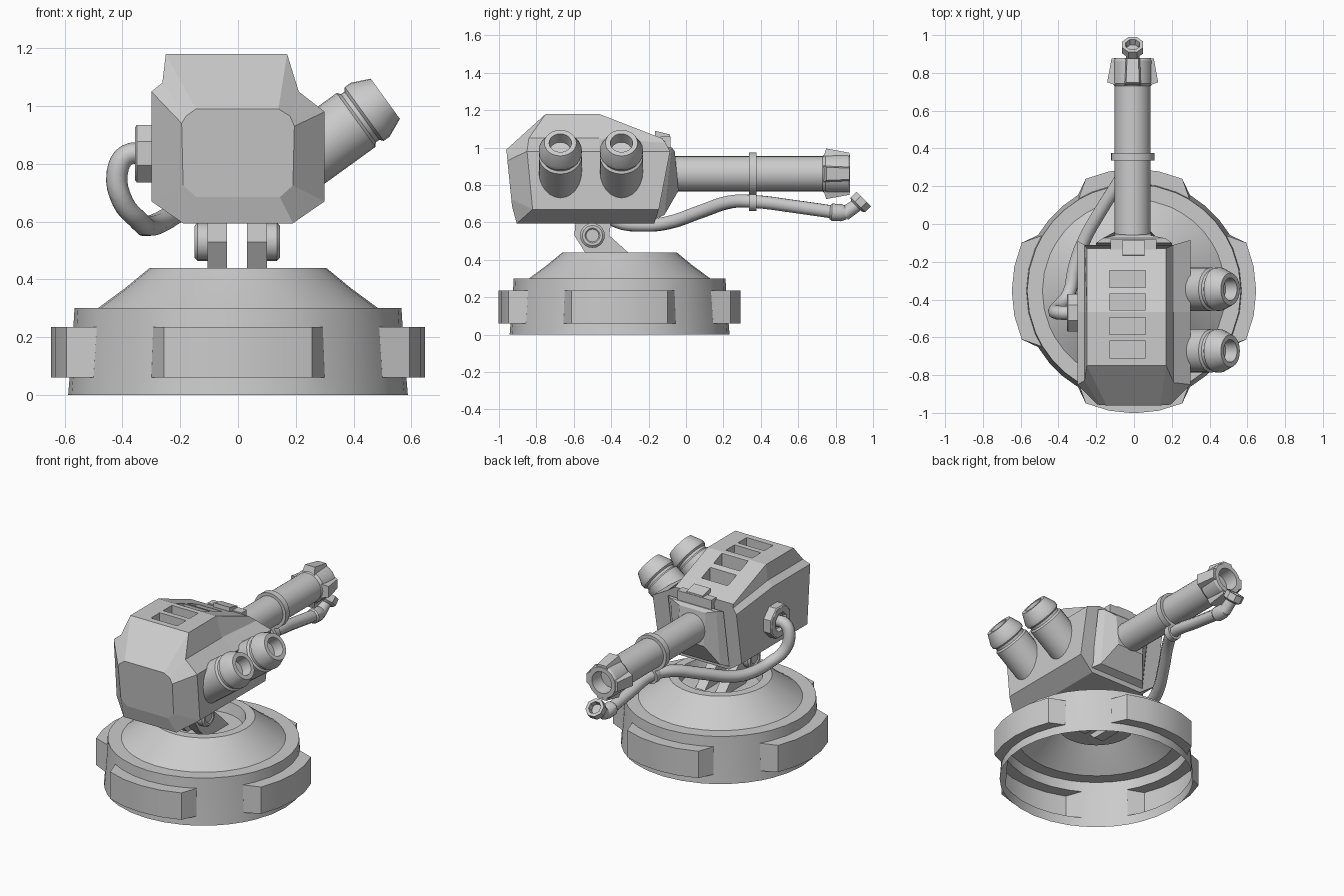
import bpy, bmesh
from math import sin, cos, pi, radians
from mathutils import Vector

if "Cube" in bpy.data.objects:
    bpy.data.objects.remove(bpy.data.objects["Cube"])


def mesh(name, verts, faces, smooth=True):
    bm = bmesh.new()
    vs = [bm.verts.new(v) for v in verts]
    for f in faces:
        bm.faces.new([vs[i] for i in f])
    bmesh.ops.remove_doubles(bm, verts=bm.verts, dist=1e-5)
    bmesh.ops.recalc_face_normals(bm, faces=bm.faces)
    me = bpy.data.meshes.new(name)
    bm.to_mesh(me)
    bm.free()
    ob = bpy.data.objects.new(name, me)
    bpy.context.collection.objects.link(ob)
    if smooth:
        bpy.ops.object.select_all(action='DESELECT')
        ob.select_set(True)
        bpy.context.view_layer.objects.active = ob
        bpy.ops.object.shade_smooth_by_angle(angle=radians(30))
    return ob


def loft(name, rings, caps=(True, True), smooth=True):
    n = len(rings[0])
    faces = [(k * n + i, k * n + (i + 1) % n, (k + 1) * n + (i + 1) % n, (k + 1) * n + i)
             for k in range(len(rings) - 1) for i in range(n)]
    if caps[0]:
        faces.append(tuple(range(n)))
    if caps[1]:
        faces.append(tuple(range((len(rings) - 1) * n, len(rings) * n)))
    return mesh(name, [v for r in rings for v in r], faces, smooth)


def lathe(name, profile, origin, axis, n=24, phase=0.0):
    # profile: (radius, distance along axis)
    q = Vector(axis).to_track_quat('Z', 'Y')
    o = Vector(origin)
    rings = [[o + q @ Vector((r * cos(phase + 2 * pi * i / n), r * sin(phase + 2 * pi * i / n), t))
              for i in range(n)] for r, t in profile]
    return loft(name, rings)


def prism(name, x0, x1, yz):
    # side outline extruded across x
    return loft(name, [[(x, y, z) for y, z in yz] for x in (x0, x1)], smooth=False)


def box(name, x0, x1, y0, y1, z0, z1):
    return prism(name, x0, x1, [(y0, z0), (y1, z0), (y1, z1), (y0, z1)])


# Base: hollow turned shell with four raised pads
CY = -0.355
local = [-31, -23.3, -11.7, 0, 11.7, 23.3, 31, 40.3, 49.7]
angles = [(q * 90 + a, abs(a) < 24) for q in range(4) for a in local]
levels = [(0, .588, 0), (.06, .583, 0), (.06, .583, .064), (.235, .57, .077), (.235, .57, 0),
          (.3, .566, 0), (.3, .485, 0), (.37, .39, 0), (.44, .305, 0), (.44, .25, 0),
          (.37, .235, 0)]
loft("base_shell", [[((r + pad * p) * cos(radians(a)), CY + (r + pad * p) * sin(radians(a)), z)
                     for a, p in angles] for z, r, pad in levels], caps=(False, True))

# Pivot yoke: two slanted lugs with pin heads
lug = [(-.59, .61), (-.597, .53), (-.54, .44), (-.42, .33), (-.2, .33), (-.31, .44), (-.41, .53), (-.4, .61)]
for side, x0, x1 in ((-1, -.105, -.038), (1, .032, .1)):
    prism("yoke_lug", x0, x1, lug)
    lathe("yoke_pin", [(.066, 0), (.066, .035), (.054, .046), (.04, .046), (.034, .04)],
          (x0 if side < 0 else x1, -.5, .53), (side, 0, 0), 20)

# Body: angular housing lofted front to back, crest offset to one side
front = [(-.145, -.93, .685), (.145, -.93, .685), (.19, -.934, .725), (.195, -.955, .93), (.18, -.958, .965),
         (.14, -.96, .99), (-.145, -.96, .99), (-.18, -.958, .965), (-.195, -.955, .94), (-.19, -.934, .725)]
xz = [(-.19, .594), (.19, .594), (.3, .67), (.3, .98), (.21, 1.05),
      (.17, 1.18), (-.25, 1.18), (-.262, 1.08), (-.3, 1.05), (-.3, .67)]
fy = [-.905, -.905, -.82, -.85, -.84, -.75, -.75, -.83, -.85, -.82]
ry = [-.17, -.17, -.145, -.085, -.11, -.13, -.13, -.11, -.09, -.145]
rz = {4: 1.025, 5: 1.05, 6: 1.05, 7: 1.035, 8: 1.01}
body = loft("body_housing", [front,
            [(x, y, z) for (x, z), y in zip(xz, fy)],
            [(x, -.465, z) for x, z in xz],
            [(x, y, rz.get(i, z)) for i, ((x, z), y) in enumerate(zip(xz, ry))]], smooth=False)

# Four vent slots cut in the roof
for y0, y1, floor in ((-.71, -.62, 1.12), (-.585, -.495, 1.12), (-.455, -.37, 1.09), (-.335, -.245, 1.04)):
    cutter = box("vent_cutter", -.13, .06, y0, y1, floor, 1.3)
    mod = body.modifiers.new("vent", 'BOOLEAN')
    mod.object, mod.operation, mod.solver = cutter, 'DIFFERENCE', 'EXACT'
    bpy.context.view_layer.objects.active = body
    bpy.ops.object.modifier_apply(modifier=mod.name)
    bpy.data.objects.remove(cutter)

# Gun mount and roof latch
loft("gun_mount", [[(-.2, -.16, .62), (.2, -.16, .62), (.2, -.1, 1.0), (-.2, -.1, 1.0)],
                   [(-.165, -.115, .64), (.165, -.115, .64), (.165, -.075, 1.0), (-.165, -.075, 1.0)],
                   [(-.1, -.04, .77), (.09, -.04, .77), (.09, -.06, .98), (-.1, -.06, .98)]], smooth=False)
box("latch_plate", -.125, .12, -.135, -.082, .97, 1.06)
prism("latch", -.06, .055, [(-.17, 1.03), (-.085, 1.0), (-.085, 1.07), (-.165, 1.09)])

# Barrel with muzzle, bore and clamp
BX, BZ = -.007, .86
fwd = (0, 1, 0)
lathe("barrel", [(.095, -.1), (.095, .78)], (BX, 0, BZ), fwd)
lathe("muzzle", [(.095, .73), (.106, .745), (.106, .865), (.098, .878), (.07, .878), (.065, .79)],
      (BX, 0, BZ), fwd)
for k in range(4):
    c, s = cos(k * pi / 2), sin(k * pi / 2)
    pts = [[(w, .09, y) for w, y in ((-.045, .735), (.045, .735), (.04, .875), (-.04, .875))],
           [(w, h, y) for w, h, y in ((-.035, .135, .75), (.035, .135, .75), (.03, .112, .875), (-.03, .112, .875))]]
    loft("muzzle_fin", [[(BX + h * c - w * s, y, BZ + h * s + w * c) for w, h, y in r] for r in pts],
         smooth=False)
lathe("barrel_clamp", [(.09, .337), (.115, .337), (.115, .377), (.09, .377)], (BX, 0, BZ), fwd)
lathe("hose_clamp", [(.03, .337), (.05, .337), (.05, .377), (.03, .377)], (BX, 0, .71), fwd, 16)

# Hose port on the left side
lathe("hose_port", [(.108, -.02), (.108, .05), (.1, .056), (.062, .056), (.055, .03)],
      (-.3, -.47, .835), (-1, 0, 0), 8, pi / 8)

# Hose swept along a curve
path = [(-.32, -.47, .835), (-.385, -.47, .83), (-.418, -.465, .77), (-.4, -.44, .67), (-.345, -.37, .605),
        (-.315, -.23, .585), (-.27, -.1, .597), (-.17, .08, .658), (-.07, .24, .71), (-.01, .36, .712),
        (-.007, .58, .685), (-.007, .79, .655)]
cu = bpy.data.curves.new("hose", 'CURVE')
cu.dimensions, cu.bevel_depth, cu.bevel_resolution, cu.resolution_u = '3D', .037, 2, 4
cu.use_fill_caps = True
sp = cu.splines.new('BEZIER')
sp.bezier_points.add(len(path) - 1)
for bp, p in zip(sp.bezier_points, path):
    bp.co = p
    bp.handle_left_type = bp.handle_right_type = 'AUTO'
bpy.context.collection.objects.link(bpy.data.objects.new("hose", cu))

# Bent nozzle at the hose end
lathe("nozzle_sleeve", [(.038, 0), (.046, .01), (.046, .06), (.035, .09)], (BX, .77, .655), (0, 1, -.05), 12)
lathe("nozzle_elbow", [(.038, 0), (.034, .1)], (BX, .845, .645), (0, .8, .55), 12)
lathe("nozzle_tip", [(.045, -.03), (.06, -.02), (.06, .024), (.04, .024), (.034, -.01)],
      (BX, .933, .708), (0, .7, .7), 8, pi / 8)

# Two launch tubes on the right side
for y in (-.672, -.345):
    lathe("launch_tube", [(.115, -.42), (.115, -.125), (.103, -.115), (.103, -.1), (.115, -.09),
                          (.115, -.065), (.086, 0), (.06, 0), (.055, -.07)],
          (.51, y, 1.025), (.81, 0, .586))
